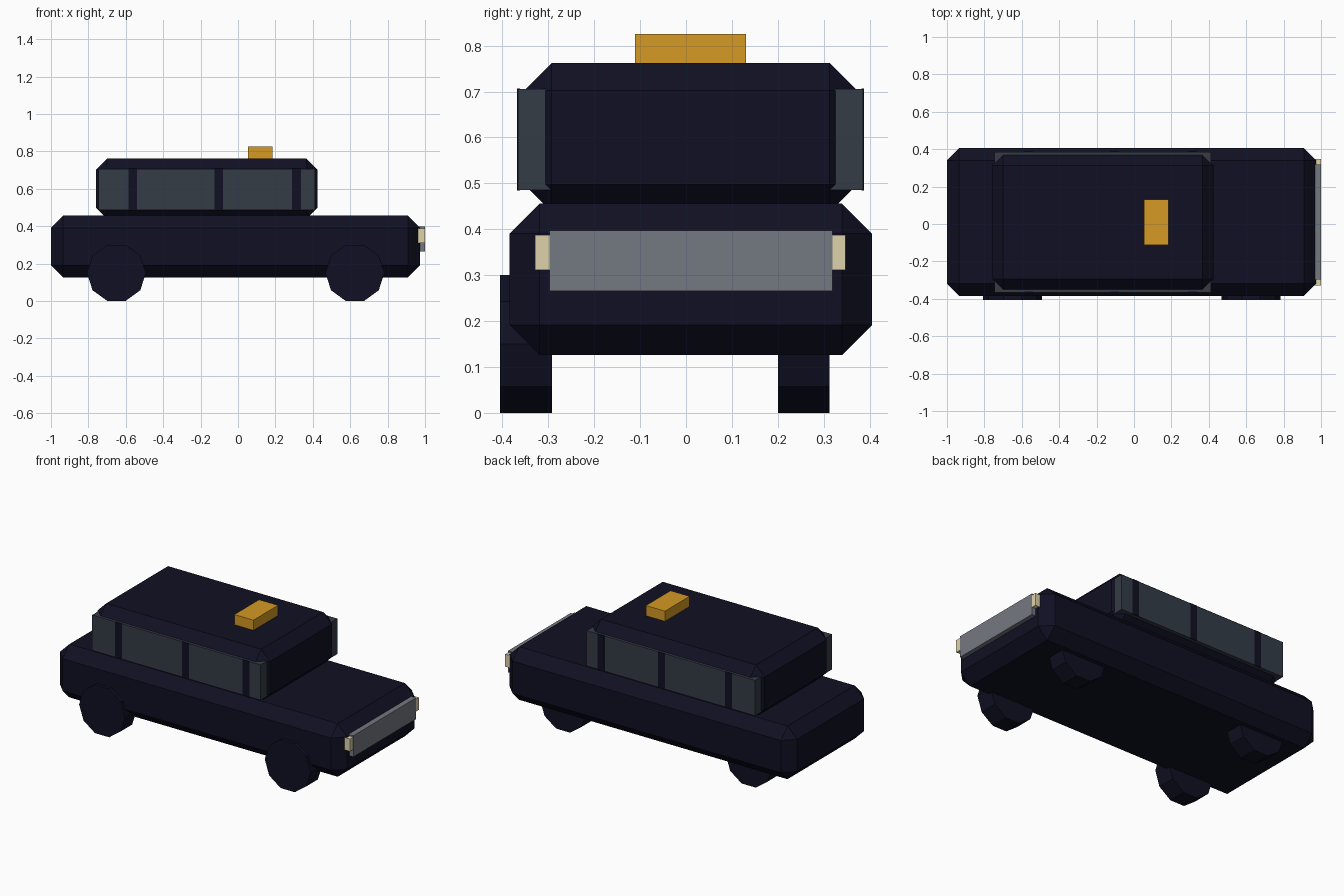
import bpy, bmesh, math
from mathutils import Matrix, Vector

if "Cube" in bpy.data.objects:
    bpy.data.objects.remove(bpy.data.objects["Cube"])


def material(name, rgb):
    m = bpy.data.materials.new(name)
    m.diffuse_color = (*rgb, 1)
    m.use_nodes = True
    m.node_tree.nodes["Principled BSDF"].inputs["Base Color"].default_value = m.diffuse_color
    return m


NAVY = material("navy_paint", (0.005, 0.005, 0.017))
GLASS = material("smoky_glass", (0.033, 0.045, 0.061))
CHROME = material("grey_metal", (0.175, 0.191, 0.22))
CREAM = material("cream_lamp", (0.73, 0.65, 0.40))
AMBER = material("amber_sign", (0.66, 0.32, 0.018))


def finish(bm, name, mat):
    bmesh.ops.recalc_face_normals(bm, faces=bm.faces)
    me = bpy.data.meshes.new(name)
    bm.to_mesh(me)
    bm.free()
    me.materials.append(mat)
    ob = bpy.data.objects.new(name, me)
    bpy.context.collection.objects.link(ob)
    return ob


def box(name, mat, x, y, z, chamfer=0):
    """Box from (min, max) pairs, with optional single-cut chamfered edges."""
    lo, hi = Vector((x[0], y[0], z[0])), Vector((x[1], y[1], z[1]))
    bm = bmesh.new()
    bmesh.ops.create_cube(bm, size=1)
    bmesh.ops.scale(bm, vec=hi - lo, verts=bm.verts)
    bmesh.ops.translate(bm, vec=(lo + hi) / 2, verts=bm.verts)
    if chamfer:
        bmesh.ops.bevel(bm, geom=bm.edges[:], offset=chamfer, segments=1,
                        affect='EDGES', profile=0.5)
    return finish(bm, name, mat)


def wheel(name, x, y):
    """Ten-sided wheel standing on a flat side."""
    r = 0.15 / math.cos(math.pi / 10)
    bm = bmesh.new()
    ring = [bm.verts.new((x + r * math.cos(math.tau * i / 10), y[0],
                          0.15 + r * math.sin(math.tau * i / 10)))
            for i in range(10)]
    face = bm.faces.new(ring)
    out = bmesh.ops.extrude_face_region(bm, geom=[face], use_keep_orig=True)
    bmesh.ops.translate(bm, vec=(0, y[1] - y[0], 0),
                        verts=[v for v in out["geom"] if isinstance(v, bmesh.types.BMVert)])
    return finish(bm, name, NAVY)


# Chamfered lower body and cabin
box("body", NAVY, (-1.0, 0.973), (-0.384, 0.405), (0.126, 0.456), 0.065)
box("cabin", NAVY, (-0.76, 0.425), (-0.353, 0.373), (0.438, 0.762), 0.06)

# Glass band running through the cabin, split by thin pillars on each side
box("windows", GLASS, (-0.745, 0.412), (-0.366, 0.386), (0.486, 0.706))
for i, x in enumerate((-0.563, -0.103, 0.313)):
    for side, y in (("near", (-0.368, -0.362)), ("far", (0.382, 0.388))):
        box(f"pillar_{side}_{i + 1}", NAVY, (x - 0.023, x + 0.023), y, (0.485, 0.707))

# Wheels
for end, x in (("rear", -0.65), ("front", 0.625)):
    wheel(f"{end}_wheel_near", x, (-0.405, -0.292))
    wheel(f"{end}_wheel_far", x, (0.2, 0.313))

# Grille with a headlight tucked behind each end
box("grille", CHROME, (0.96, 1.0), (-0.297, 0.319), (0.265, 0.397))
for side, y in (("near", (-0.329, -0.25)), ("far", (0.272, 0.348))):
    box(f"headlight_{side}", CREAM, (0.96, 0.9985), y, (0.311, 0.388))

# Roof sign
box("roof_sign", AMBER, (0.053, 0.184), (-0.111, 0.131), (0.75, 0.825))
